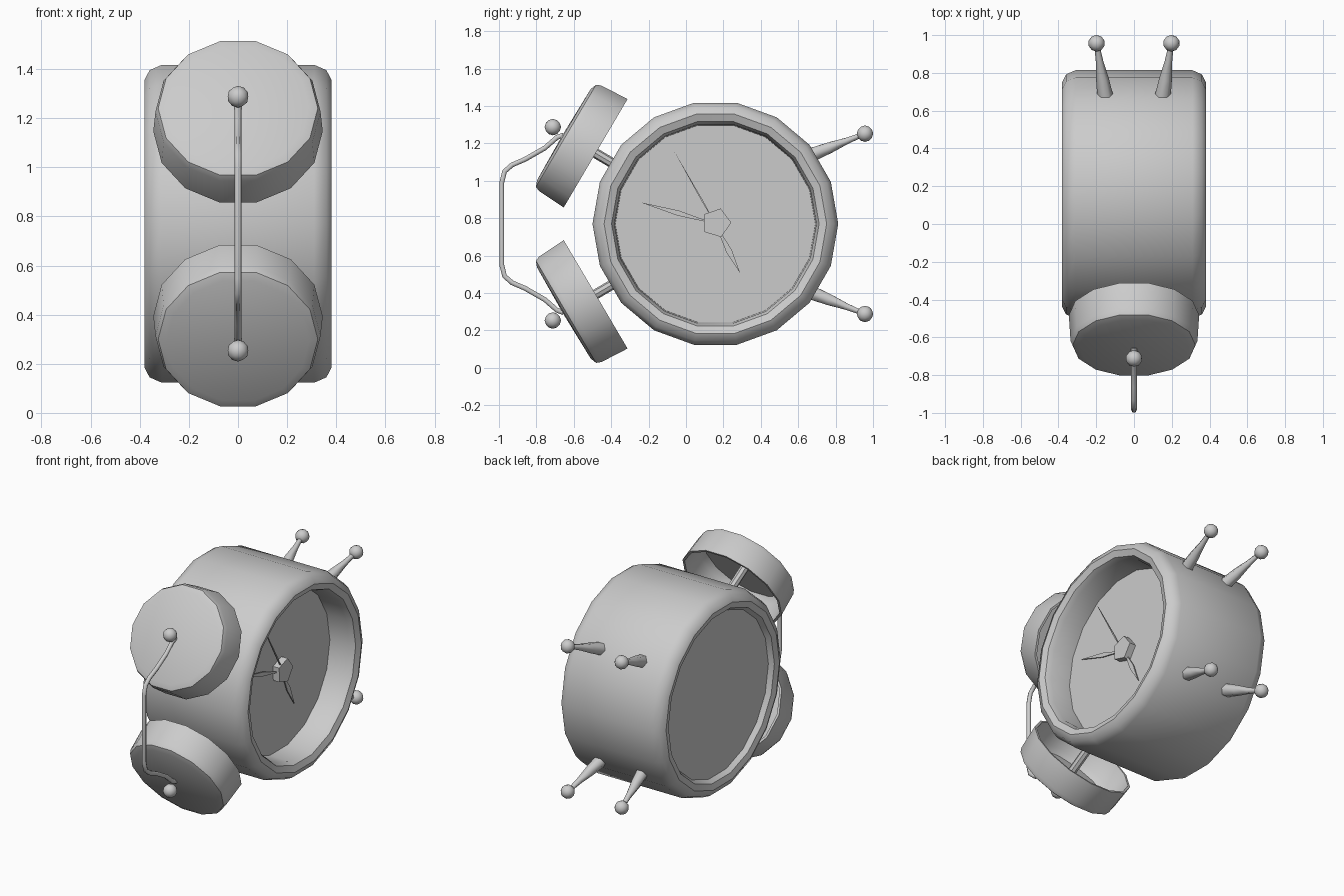
import bpy, bmesh, math
from mathutils import Vector

if "Cube" in bpy.data.objects:
    bpy.data.objects.remove(bpy.data.objects["Cube"])

C = Vector((0, 0.157, 0.77))          # centre of the clock drum
X = Vector((1, 0, 0))


def finish(name, bm, angle=40):
    bmesh.ops.remove_doubles(bm, verts=bm.verts, dist=1e-5)
    bmesh.ops.recalc_face_normals(bm, faces=bm.faces)
    me = bpy.data.meshes.new(name)
    bm.to_mesh(me)
    bm.free()
    ob = bpy.data.objects.new(name, me)
    bpy.context.collection.objects.link(ob)
    bpy.ops.object.select_all(action='DESELECT')
    ob.select_set(True)
    bpy.context.view_layer.objects.active = ob
    bpy.ops.object.shade_smooth_by_angle(angle=math.radians(angle))
    return ob


def lathe(name, origin, axis, profile, segs, side=X, angle=40):
    """Spin (distance along axis, radius) points around an axis."""
    bm = bmesh.new()
    w = axis.normalized()
    u = (side - w * side.dot(w)).normalized()
    v = w.cross(u)
    rings = []
    for d, r in profile:
        if r == 0:
            rings.append([bm.verts.new(origin + w * d)] * segs)
            continue
        rings.append([bm.verts.new(origin + w * d + r * (u * math.cos(t) + v * math.sin(t)))
                      for t in (2 * math.pi * i / segs for i in range(segs))])
    for a, b in zip(rings, rings[1:]):
        for i in range(segs):
            j = (i + 1) % segs
            face = list(dict.fromkeys((a[i], a[j], b[j], b[i])))
            bm.faces.new(face)
    return finish(name, bm, angle)


def ball(name, loc, r):
    bm = bmesh.new()
    bmesh.ops.create_icosphere(bm, subdivisions=2, radius=r)
    bmesh.ops.translate(bm, verts=bm.verts, vec=loc)
    return finish(name, bm)


# Drum with rolled rims, deep dial recess on +x and shallow back panel on -x
Y = Vector((0, 1, 0))
lathe("clock_body", C, X, [
    (0.19, 0), (0.19, 0.535), (0.33, 0.54), (0.365, 0.555), (0.38, 0.595), (0.36, 0.635),
    (0.31, 0.657), (-0.31, 0.657), (-0.36, 0.635), (-0.38, 0.595), (-0.37, 0.555),
    (-0.34, 0.535), (-0.34, 0)], 18, Y)

# Dial hub
lathe("hub", C + Vector((0, 0.005, 0.005)), X,
      [(0.18, 0), (0.18, 0.08), (0.235, 0.08), (0.235, 0)], 5, Vector((0, 0.3, 1)), 20)


# Clock hands: thin diamonds from the hub to the tip
def hand(name, tip, width, wide_at, x):
    base = Vector((x, C.y, C.z))
    end = Vector((x, *tip))
    d = end - base
    n = X.cross(d).normalized() * width
    mid = base + d * wide_at
    bm = bmesh.new()
    f = bm.faces.new([bm.verts.new(p) for p in (base, mid - n, end, mid + n)])
    ext = bmesh.ops.extrude_face_region(bm, geom=[f])
    bmesh.ops.translate(bm, vec=X * 0.008,
                        verts=[g for g in ext['geom'] if isinstance(g, bmesh.types.BMVert)])
    finish(name, bm, 20)


hand("minute_hand", (-0.243, 0.885), 0.014, 0.5, 0.205)
hand("hour_hand", (0.29, 0.505), 0.016, 0.55, 0.205)
hand("alarm_hand", (-0.07, 1.17), 0.004, 0.3, 0.22)

# Bells, stems and knobs, mirrored above and below
for s, label in ((1, "upper"), (-1, "lower")):
    ax = Vector((0, -math.cos(math.radians(30.5)), s * math.sin(math.radians(30.5))))
    lathe(label + "_bell", C, ax, [
        (0.915, 0), (0.915, 0.29), (0.88, 0.315), (0.743, 0.33), (0.743, 0.345),
        (0.90, 0.336), (0.927, 0.325), (0.94, 0.29), (0.945, 0)], 14)
    lathe(label + "_bell_stem", C, ax, [(0.62, 0), (0.62, 0.027), (0.93, 0.027), (0.93, 0)], 8)
    ball(label + "_knob", Vector((0, -0.712, C.z + s * 0.517)), 0.044)

# Bent wire handle joining the two bells
half = [(-0.655, 1.245), (-0.69, 1.232), (-0.755, 1.175), (-0.86, 1.115), (-0.93, 1.085),
        (-0.97, 1.05), (-0.985, 0.99)]
path = half + [(y, 2 * C.z - z) for y, z in reversed(half)]
cu = bpy.data.curves.new("handle", 'CURVE')
cu.dimensions = '3D'
cu.bevel_depth = 0.015
cu.bevel_resolution = 1
cu.use_fill_caps = True
sp = cu.splines.new('POLY')
sp.points.add(len(path) - 1)
for p, (y, z) in zip(sp.points, path):
    p.co = (0, y, z, 1)
handle = bpy.data.objects.new("handle", cu)
bpy.context.collection.objects.link(handle)
sp.use_smooth = True

# Four tapered feet with ball tips
for sx in (1, -1):
    for sz, label in ((1, "upper"), (-1, "lower")):
        name = label + ("_right" if sx > 0 else "_left")
        base = Vector((sx * 0.152, 0.675, C.z + sz * 0.37))
        tip = Vector((sx * 0.198, 0.957, C.z + sz * 0.482))
        d = tip - base
        L = d.length
        lathe(name + "_foot", base, d, [
            (-0.02, 0), (-0.02, 0.044), (0.1, 0.034), (0.2, 0.02), (L, 0.013), (L, 0)], 6, X, 65)
        ball(name + "_foot_tip", tip, 0.044)
